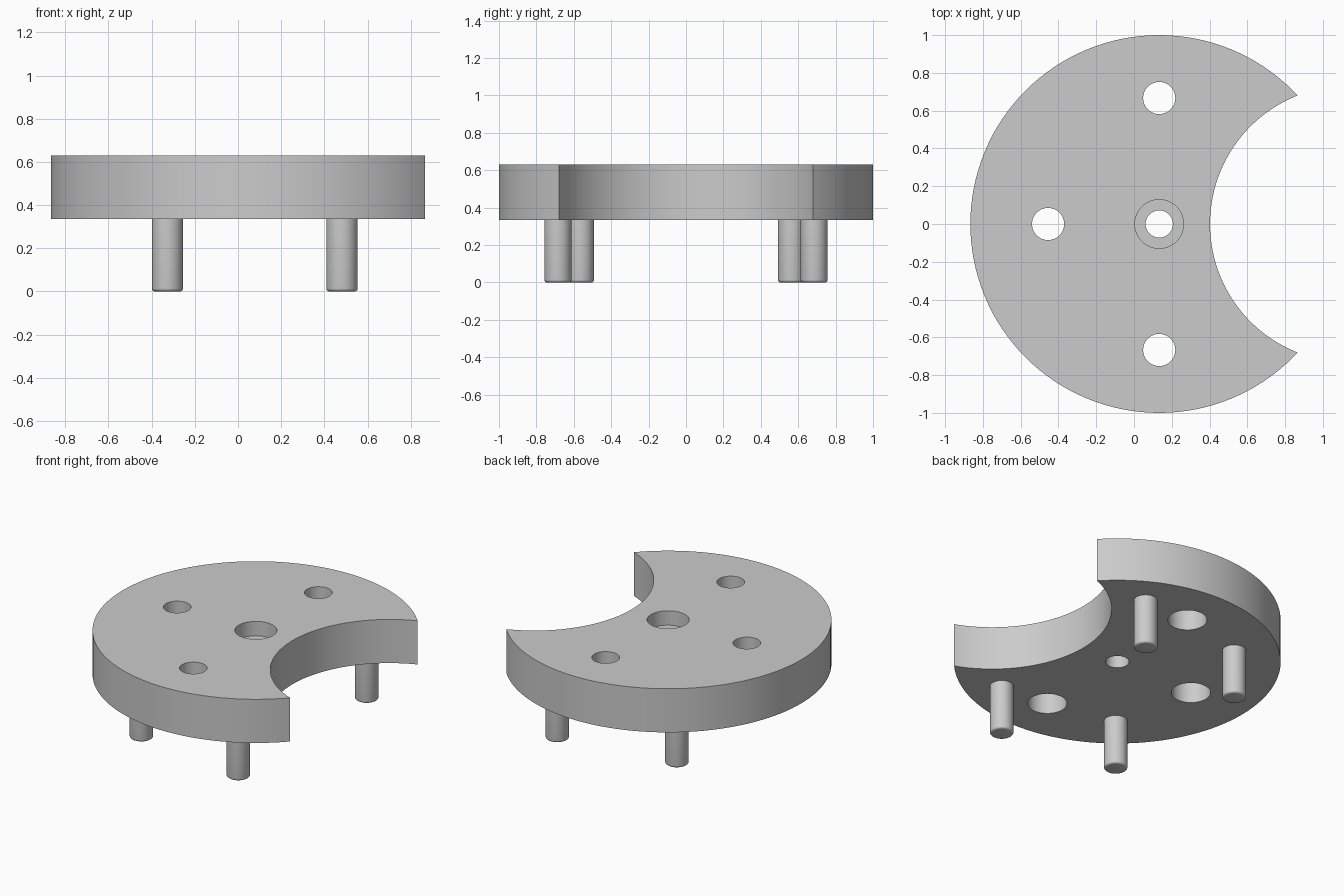
import bpy
import bmesh
import math

cube = bpy.data.objects.get("Cube")
if cube:
    bpy.data.objects.remove(cube, do_unlink=True)

CX = 0.1335                   # centre of the round plate
BOTTOM, TOP = 0.335, 0.63     # plate heights

grey = bpy.data.materials.new("light grey")
grey.use_nodes = True
grey.diffuse_color = (0.6, 0.6, 0.6, 1)
grey.node_tree.nodes["Principled BSDF"].inputs["Base Color"].default_value = (0.6, 0.6, 0.6, 1)


def cylinder(name, x, y, z0, z1, r, sides=64):
    bpy.ops.mesh.primitive_cylinder_add(vertices=sides, radius=r, depth=z1 - z0,
                                        location=(x, y, (z0 + z1) / 2))
    obj = bpy.context.object
    obj.name = name
    obj.data.materials.append(grey)
    return obj


def smooth(obj):
    bpy.ops.object.select_all(action='DESELECT')
    obj.select_set(True)
    bpy.context.view_layer.objects.active = obj
    bpy.ops.object.shade_smooth_by_angle(angle=math.radians(30))


def cut(target, cutter):
    bpy.context.view_layer.objects.active = target
    mod = target.modifiers.new("cut", 'BOOLEAN')
    mod.operation = 'DIFFERENCE'
    mod.solver = 'EXACT'
    mod.object = cutter
    bpy.ops.object.modifier_apply(modifier=mod.name)
    bpy.data.objects.remove(cutter, do_unlink=True)


# Crescent plate: a disc with a round bite out of its left side
plate = cylinder("crescent_plate", CX, 0, BOTTOM, TOP, 1.0, 128)
cut(plate, cylinder("bite_cutter", CX + 1, 0, 0.2, 0.8, 0.731, 128))

# Centre hole, widened from above
cut(plate, cylinder("centre_hole_cutter", CX, 0, 0.2, 0.8, 0.072))
cut(plate, cylinder("centre_recess_cutter", CX, 0, TOP - 0.097, 0.8, 0.129))

# Three outer holes, widened from below
for x, y in ((CX, 0.667), (CX, -0.667), (-0.455, 0)):
    cut(plate, cylinder("hole_cutter", x, y, 0.2, 0.8, 0.085))
    cut(plate, cylinder("recess_cutter", x, y, 0.2, BOTTOM + 0.17, 0.12))
smooth(plate)

# Four pegs with rounded lower rims
for side, s in (("left", 1), ("right", -1)):
    for end, x, y in (("outer", 0.482, 0.685), ("inner", -0.327, 0.564)):
        peg_name = ("back" if s > 0 else "front") + "_" + end + "_peg"
        peg = cylinder(peg_name, x, s * y, 0, BOTTOM + 0.001, 0.0725, 48)
        bm = bmesh.new()
        bm.from_mesh(peg.data)
        rim = [e for e in bm.edges if all(v.co.z < 0 for v in e.verts)]
        bmesh.ops.bevel(bm, geom=rim, offset=0.014, segments=4, profile=0.5,
                        affect='EDGES')
        bm.to_mesh(peg.data)
        bm.free()
        smooth(peg)
